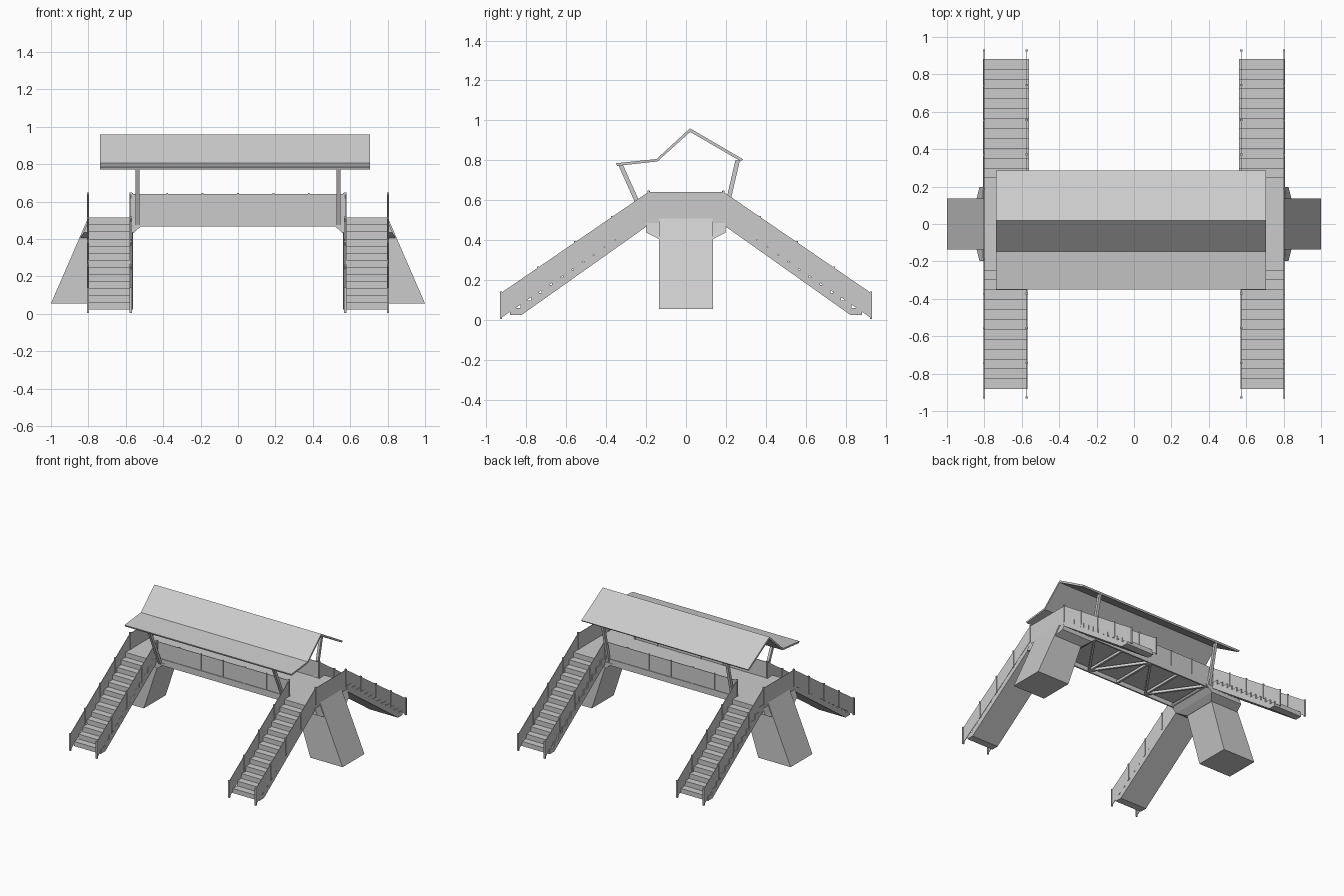
import bpy, bmesh, math
from mathutils import Vector

if "Cube" in bpy.data.objects:
    bpy.data.objects.remove(bpy.data.objects["Cube"])


def make(name, verts, faces):
    me = bpy.data.meshes.new(name)
    bm = bmesh.new()
    vs = [bm.verts.new(v) for v in verts]
    for f in faces:
        bm.faces.new([vs[i] for i in f])
    bmesh.ops.recalc_face_normals(bm, faces=bm.faces)
    bm.to_mesh(me)
    bm.free()
    ob = bpy.data.objects.new(name, me)
    bpy.context.collection.objects.link(ob)
    return ob


def loft(name, rings):
    n = len(rings[0])
    verts = [v for r in rings for v in r]
    faces = [list(range(n)), list(range(len(verts) - n, len(verts)))]
    for k in range(len(rings) - 1):
        for i in range(n):
            j = (i + 1) % n
            faces.append([k*n + i, k*n + j, k*n + n + j, k*n + n + i])
    return make(name, verts, faces)


def prism_x(name, prof, x0, x1):
    # (y, z) profile extruded along x
    return loft(name, [[(x, y, z) for y, z in prof] for x in (x0, x1)])


def box(name, x0, x1, y0, y1, z0, z1):
    return prism_x(name, [(y0, z0), (y1, z0), (y1, z1), (y0, z1)], x0, x1)


def beam(name, a, b, w, h):
    # rectangular bar between two points, w sideways and h the other way
    a, b = Vector(a), Vector(b)
    d = (b - a).normalized()
    ref = Vector((0, 0, 1)) if abs(d.z) < 0.5 else Vector((0, 1, 0))
    s = d.cross(ref).normalized()
    u = s.cross(d)
    cs = [(-1, -1), (1, -1), (1, 1), (-1, 1)]
    return loft(name, [[p + s*i*w/2 + u*j*h/2 for i, j in cs] for p in (a, b)])


DECK = 0.515
TOP = 0.64
Y0, Y1 = 0.19, 0.927
SLOPE = 0.505 / (Y1 - Y0)
INNER, OUTER = 0.573, 0.802


def stair(sx, sy):
    # stepped flight with sloping underside
    n, y0, y1, z1 = 13, 0.195, 0.882, 0.06
    run, rise = (y1 - y0) / n, (DECK - z1) / (n - 1)
    prof = []
    for i in range(n):
        z = DECK - i * rise
        prof += [(sy*(y0 + i*run), z), (sy*(y0 + (i + 1)*run), z)]
    prof += [(sy*y1, 0.024), (sy*0.825, 0.024), (sy*y0, 0.47)]
    a, b = (0.562, 0.807) if sy > 0 else (0.57, 0.802)
    prism_x("stair_flight", prof, sx*a, sx*b)
    # sloping side panels with posts
    drop = SLOPE * (Y1 - Y0)
    panel = [(sy*Y0, TOP), (sy*Y1, TOP - drop),
             (sy*Y1, DECK - drop), (sy*Y0, DECK)]
    for x in (INNER, OUTER):
        prism_x("stair_side_panel", panel, sx*x - 0.002, sx*x + 0.002)
        for k in range(5):
            y = 0.187 + k*0.185
            z = TOP - SLOPE*(y - Y0)
            box("stair_post", sx*x - 0.006, sx*x + 0.006,
                sy*y - 0.005, sy*y + 0.005, z - 0.13, z + 0.006)


def ring(sx, x0, x1, y, z):
    return [(sx*x0, -y, z), (sx*x1, -y, z), (sx*x1, y, z), (sx*x0, y, z)]


for sx in (-1, 1):
    for sy in (-1, 1):
        stair(sx, sy)
    # landing and its outer guard
    box("landing", sx*0.56, sx*0.803, -0.2, 0.2, 0.485, DECK)
    box("landing_panel", sx*OUTER - 0.002, sx*OUTER + 0.002, -Y0, Y0, DECK - 0.02, TOP)
    # leaning pier and flared head
    loft("pier", [ring(sx, 0.72, 1.0, 0.135, 0.055),
                  ring(sx, 0.57, 0.802, 0.135, 0.512)])
    loft("pier_head", [ring(sx, 0.60, 0.842, 0.135, 0.405),
                       ring(sx, 0.555, 0.826, 0.197, 0.436),
                       ring(sx, 0.50, 0.806, 0.197, 0.485)])
    # slanted roof supports
    beam("roof_support_front", (sx*0.537, -0.195, 0.48), (sx*0.537, -0.33, 0.782), 0.02, 0.022)
    beam("roof_support_back", (sx*0.537, 0.187, 0.49), (sx*0.537, 0.259, 0.80), 0.02, 0.022)

# deck, edge girders, guard panels and posts
box("deck", -0.575, 0.575, -0.19, 0.19, 0.5, DECK)
for sy in (-1, 1):
    box("edge_girder", -0.57, 0.57, sy*0.182, sy*0.194, 0.466, DECK)
    box("deck_panel", -0.57, 0.57, sy*0.187 - 0.002, sy*0.187 + 0.002, DECK, TOP)
    for k in range(7):
        x = -0.567 + k*0.189
        box("deck_post", x - 0.005, x + 0.005, sy*0.187 - 0.006, sy*0.187 + 0.006,
            DECK, TOP + 0.005)

# zigzag bracing under the deck
for k in range(5):
    x = -0.52 + k*0.26
    beam("cross_bar", (x, -0.185, 0.48), (x, 0.185, 0.48), 0.016, 0.02)
    if k < 4:
        s = 1 if k % 2 else -1
        beam("diagonal_brace", (x, -s*0.185, 0.48), (x + 0.26, s*0.185, 0.48), 0.016, 0.02)

# folded roof sheet
roof = [(-0.35, 0.785), (-0.148, 0.806), (0.02, 0.96), (0.286, 0.805),
        (0.276, 0.794), (0.021, 0.942), (-0.143, 0.794), (-0.345, 0.772)]
verts = [(x, y, z) for x in (-0.737, 0.706) for y, z in roof]
faces = [[i, (i + 1) % 8, (i + 1) % 8 + 8, i + 8] for i in range(8)]
for o in (0, 8):
    faces += [[o + i, o + i + 1, o + 6 - i, o + 7 - i] for i in range(3)]
make("roof", verts, faces)
